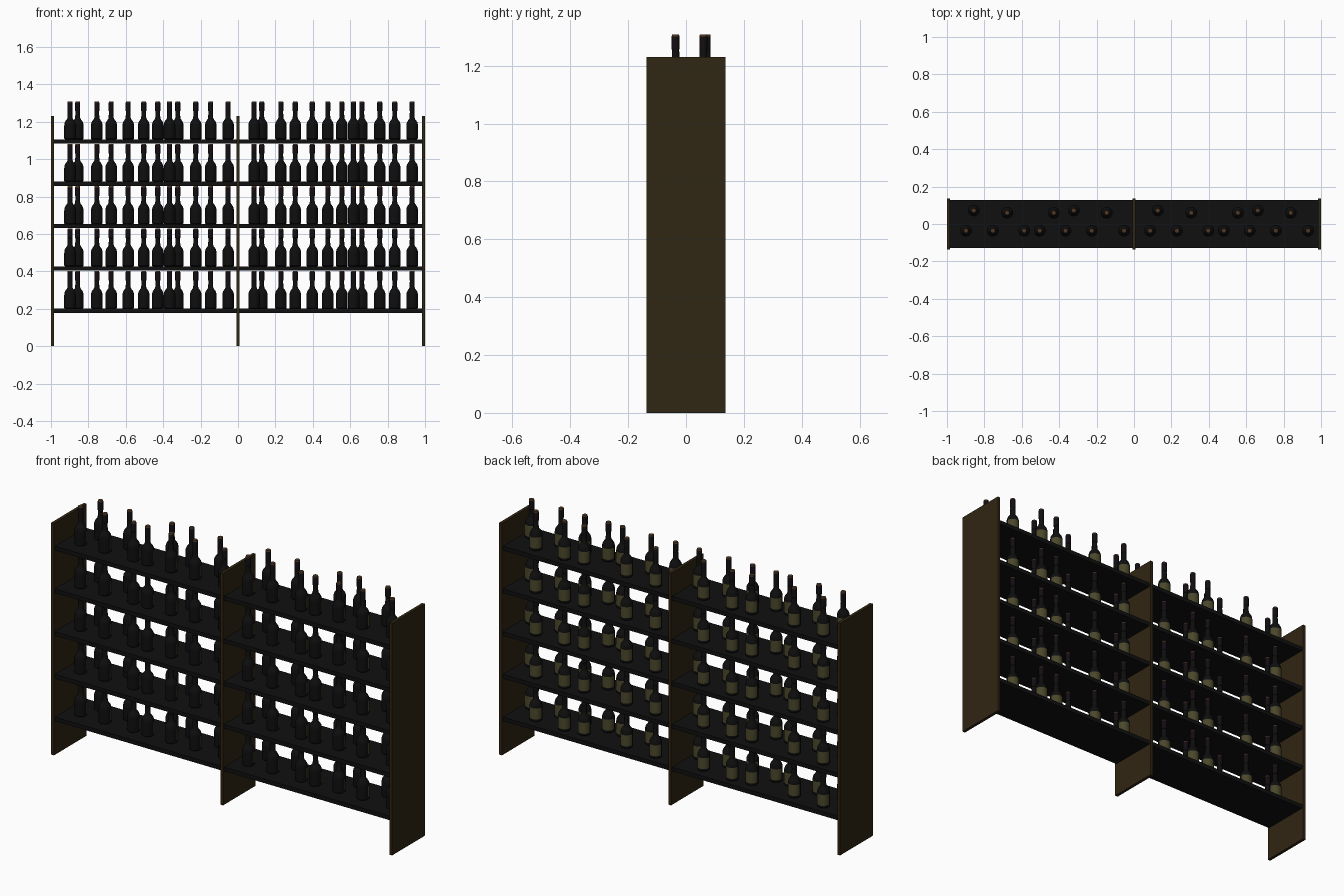
import bpy, bmesh, math

cube = bpy.data.objects.get("Cube")
if cube:
    bpy.data.objects.remove(cube, do_unlink=True)


def material(name, rgb):
    m = bpy.data.materials.new(name)
    m.use_nodes = True
    m.diffuse_color = (*rgb, 1)
    m.node_tree.nodes["Principled BSDF"].inputs["Base Color"].default_value = (*rgb, 1)
    return m


wood = material("dark brown wood", (0.030, 0.019, 0.006))
board = material("black board", (0.005, 0.005, 0.005))
glass = material("black glass", (0.004, 0.0045, 0.004))
paper = material("olive label", (0.070, 0.063, 0.024))
foil = material("dark foil", (0.006, 0.004, 0.006))
cork = material("brown cork", (0.080, 0.040, 0.018))


def box(name, centre, size, mat):
    bpy.ops.mesh.primitive_cube_add(size=1, location=centre)
    ob = bpy.context.object
    ob.name = name
    ob.scale = size
    bpy.ops.object.transform_apply(location=False, rotation=False, scale=True)
    ob.data.materials.append(mat)
    return ob


# Upright panels
HEIGHT = 1.23
for name, x in (("right_panel", -0.992), ("middle_panel", 0), ("left_panel", 0.992)):
    box(name, (x, 0, HEIGHT / 2), (0.016, 0.274, HEIGHT), wood)

# Shelves, one run per bay
shelf_tops = [0.20 + 0.2265 * i for i in range(5)]
for i, z in enumerate(shelf_tops):
    for side, x in (("right", -0.496), ("left", 0.496)):
        box(f"{side}_shelf_{i + 1}", (x, 0, z - 0.011), (0.976, 0.256, 0.022), board)

# Bottle: turned profile as (radius, height)
profile = [(0.027, 0), (0.031, 0.004), (0.031, 0.014), (0.031, 0.072), (0.0305, 0.080),
           (0.028, 0.090), (0.023, 0.099), (0.0165, 0.107), (0.0135, 0.114),
           (0.0125, 0.150), (0.0135, 0.151), (0.0135, 0.196), (0.012, 0.202)]
SIDES = 24
bm = bmesh.new()
rings = []
for r, z in profile:
    rings.append([bm.verts.new((r * math.cos(math.tau * k / SIDES),
                                r * math.sin(math.tau * k / SIDES), z))
                  for k in range(SIDES)])
for a, b in zip(rings, rings[1:]):
    for k in range(SIDES):
        n = (k + 1) % SIDES
        bm.faces.new((a[k], a[n], b[n], b[k]))
bm.faces.new(rings[0][::-1])
bm.faces.new(rings[-1])
bm.normal_update()

# Label wraps the back of the body, foil covers the neck, cork closes the top
for f in bm.faces:
    c = f.calc_center_median()
    if 0.014 < c.z < 0.072 and f.normal.y > 0.12:
        f.material_index = 1
    elif c.z > 0.196:
        f.material_index = 3
    elif c.z > 0.15:
        f.material_index = 2
bottle = bpy.data.meshes.new("bottle")
bm.to_mesh(bottle)
bm.free()
for m in (glass, paper, foil, cork):
    bottle.materials.append(m)

# Bottle places within one bay: front row, then staggered back row
front = [(x, -0.036) for x in (-0.898, -0.755, -0.587, -0.504, -0.366, -0.226, -0.053)]
back = [(-0.857, 0.072), (-0.678, 0.060), (-0.429, 0.060), (-0.322, 0.072), (-0.146, 0.060)]
first = None
for i, z in enumerate(shelf_tops):
    for side, shift in (("right", 0), ("left", 0.984)):
        for k, (x, y) in enumerate(front + back):
            ob = bpy.data.objects.new(f"{side}_bottle_{i + 1}_{k + 1}", bottle)
            ob.location = (x + shift, y, z)
            bpy.context.collection.objects.link(ob)
            first = first or ob

# Smooth the shared bottle mesh
bpy.ops.object.select_all(action='DESELECT')
first.select_set(True)
bpy.context.view_layer.objects.active = first
bpy.ops.object.shade_smooth_by_angle(angle=math.radians(35))
